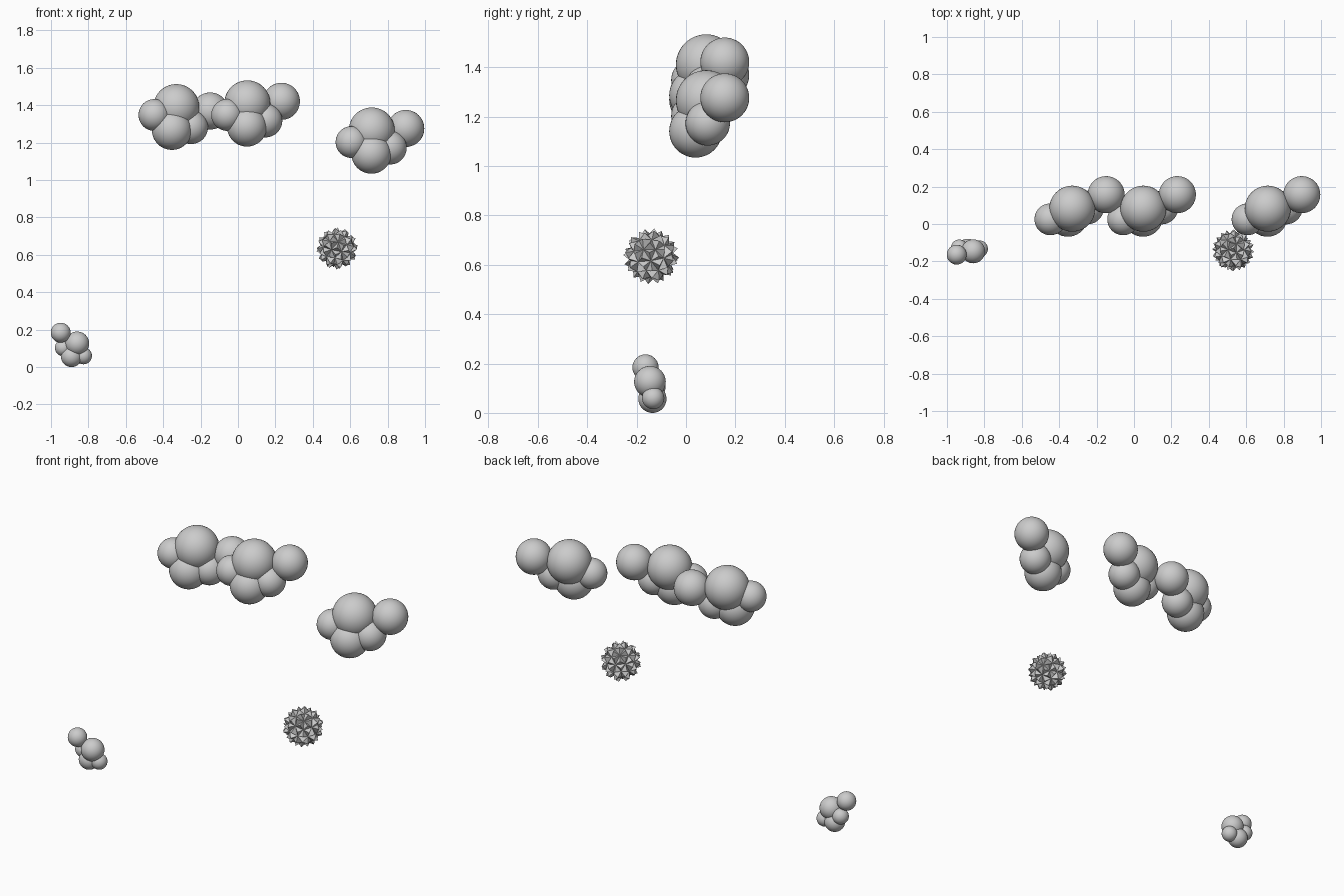
import bpy, bmesh
from mathutils import Matrix, Vector

if "Cube" in bpy.data.objects:
    bpy.data.objects.remove(bpy.data.objects["Cube"])


def make_object(name, bm, smooth):
    me = bpy.data.meshes.new(name)
    for f in bm.faces:
        f.smooth = smooth
    bm.to_mesh(me)
    bm.free()
    ob = bpy.data.objects.new(name, me)
    bpy.context.collection.objects.link(ob)
    return ob


def puff_cluster(name, centre, puffs, scale=1.0):
    # overlapping smooth balls: (offset from the main puff, radius)
    bm = bmesh.new()
    for off, r in puffs:
        loc = Vector(centre) + Vector(off) * scale
        bmesh.ops.create_uvsphere(bm, u_segments=40, v_segments=24,
                                  radius=r * scale, matrix=Matrix.Translation(loc))
    return make_object(name, bm, True)


# Large clouds share one arrangement; the left one is tilted
cloud = [((0, 0, 0), 0.123),
         ((-0.002, -0.043, -0.124), 0.107),
         ((-0.108, -0.057, -0.062), 0.085),
         ((0.097, 0.006, -0.092), 0.09),
         ((0.182, 0.075, 0.011), 0.099)]
tilt = Matrix.Rotation(0.175, 3, 'Y')
tilted = [(tilt @ Vector(o), r) for o, r in cloud]

puff_cluster("cloud_left", (-0.33, 0.082, 1.39), tilted)
puff_cluster("cloud_middle", (0.05, 0.082, 1.41), cloud)
puff_cluster("cloud_right", (0.715, 0.082, 1.265), cloud)

# Small puff near the ground
small = [((0, 0, 0), 0.064),
         ((-0.03, 0.01, -0.069), 0.057),
         ((0.034, 0.013, -0.066), 0.045),
         ((-0.074, 0.018, -0.023), 0.045),
         ((-0.088, -0.018, 0.058), 0.053)]
puff_cluster("small_puff", (-0.86, -0.146, 0.126), small)

# Spiky ball: faceted sphere with every face drawn out to a point
bm = bmesh.new()
bmesh.ops.create_icosphere(bm, subdivisions=2, radius=0.089)
tips = bmesh.ops.poke(bm, faces=bm.faces[:])['verts']
for v in tips:
    v.co = v.co.normalized() * 0.113
ball = make_object("spiky_ball", bm, False)
ball.location = (0.53, -0.141, 0.634)
ball.rotation_euler = (0.2, 0.15, 0.3)
